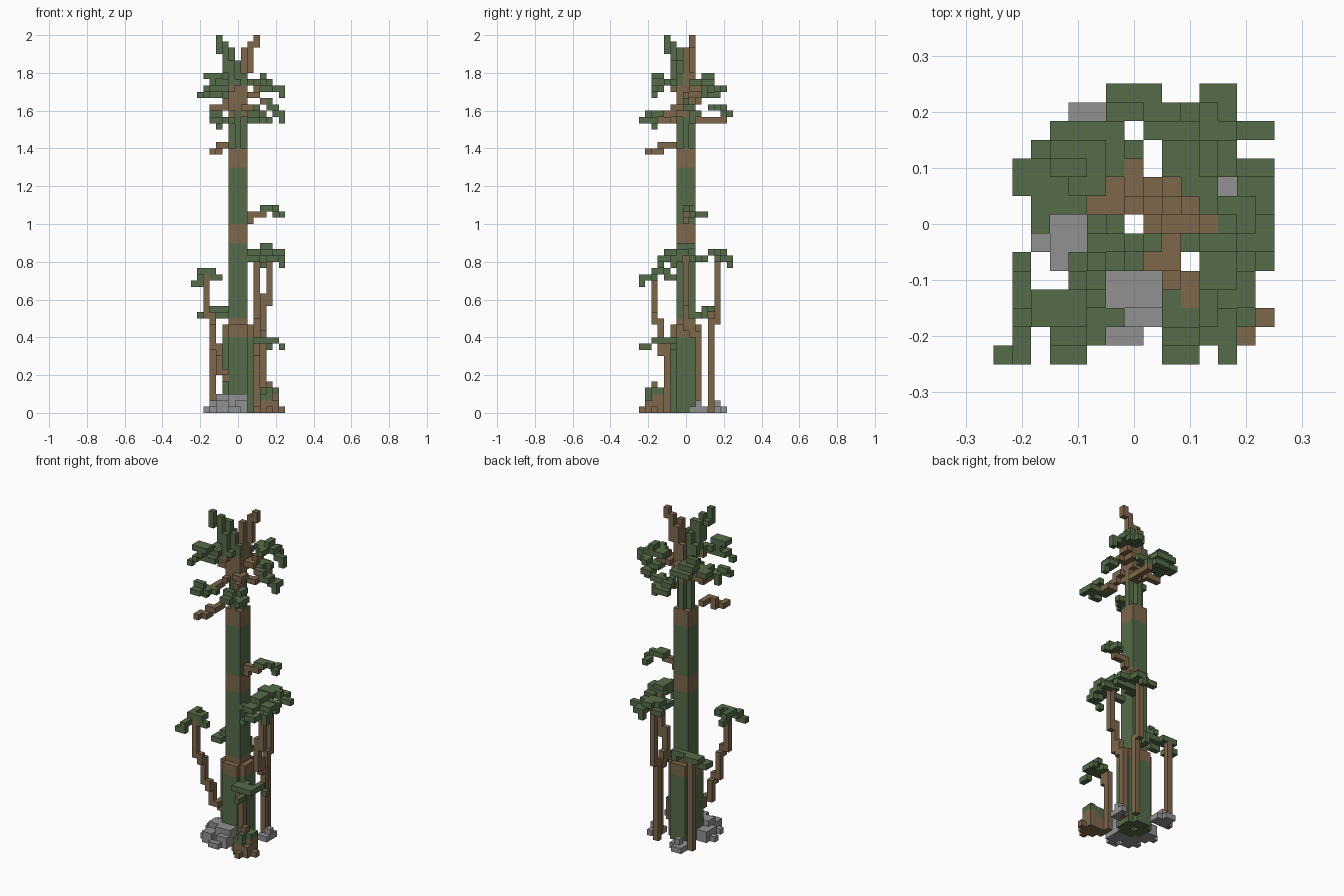
import bpy, bmesh
from mathutils import Vector

if "Cube" in bpy.data.objects:
    bpy.data.objects.remove(bpy.data.objects["Cube"])

U = 1 / 30          # block size
taken = {}          # block cell -> (part, material)


def material(name, rgb):
    m = bpy.data.materials.new(name)
    m.use_nodes = True
    m.diffuse_color = (*rgb, 1)
    m.node_tree.nodes["Principled BSDF"].inputs["Base Color"].default_value = (*rgb, 1)
    return m


MATS = [material("moss_green", (0.093, 0.150, 0.067)),
        material("bark_brown", (0.208, 0.136, 0.070)),
        material("stone_grey", (0.285, 0.285, 0.285))]
GREEN, BROWN, GREY = range(3)


def box(part, mat, x0, x1, y0, y1, z0, z1):
    """Fill an inclusive range of blocks that are still free."""
    for x in range(x0, x1 + 1):
        for y in range(y0, y1 + 1):
            for z in range(z0, z1 + 1):
                taken.setdefault((x, y, z), (part, mat))


def flat(part, mat, *slabs):
    """One-block-high slabs: x0, x1, y0, y1, z."""
    for x0, x1, y0, y1, z in slabs:
        box(part, mat, x0, x1, y0, y1, z, z)


def stalk(part, *posts, mat=BROWN):
    """Upright posts: x, y, z0, z1."""
    for x, y, z0, z1 in posts:
        box(part, mat, x, x, y, y, z0, z1)


# Hollow trunk with colour bands
RING = [(x, y) for x in (6, 7, 8) for y in (6, 7, 8) if (x, y) != (7, 7)]
BANDS = [(0, 11, GREEN), (12, 14, BROWN), (15, 26, GREEN),
         (27, 29, BROWN), (30, 38, GREEN), (39, 41, BROWN)]
for z0, z1, mat in BANDS:
    for x, y in RING:
        box("trunk", mat, x, x, y, y, z0, z1)

# Buttress plates on the four sides of the base
for z0, z1, mat in [(0, 11, GREEN), (12, 13, BROWN)]:
    for s in (5, 9):
        box("buttress", mat, s, s, 6, 8, z0, z1)
        box("buttress", mat, 6, 8, s, s, z0, z1)

# Thin upper trunk, brown crown core and the two forks
stalk("upper_trunk", (6, 7, 42, 55), (7, 6, 42, 47), (7, 6, 52, 55), (8, 7, 42, 46), (7, 8, 42, 46),
      mat=GREEN)
stalk("crown_core", (7, 6, 48, 51), (6, 6, 48, 51), (8, 6, 47, 51), (8, 7, 47, 57), (7, 8, 47, 53))
stalk("green_fork", (6, 6, 52, 57), (6, 5, 52, 55), (5, 6, 53, 57), (5, 5, 54, 58), (5, 7, 52, 53),
      (4, 5, 57, 57), (4, 4, 57, 59), (8, 6, 52, 53), (7, 5, 52, 52), mat=GREEN)
stalk("brown_fork", (8, 8, 49, 56), (9, 8, 54, 58), (10, 8, 58, 59))

# Rocks around the base
for r in [(6, 8, 3, 4, 0, 2), (7, 8, 2, 2, 0, 1), (6, 7, 1, 1, 0, 0), (4, 5, 4, 5, 0, 2),
          (4, 5, 2, 3, 0, 1), (3, 3, 5, 5, 0, 1), (3, 3, 3, 3, 0, 0), (2, 4, 6, 6, 0, 0),
          (3, 4, 7, 7, 0, 1),
          (3, 4, 6, 6, 1, 1), (4, 5, 13, 13, 0, 0), (4, 6, 11, 12, 0, 0), (5, 5, 12, 12, 1, 1),
          (12, 12, 8, 10, 0, 0), (11, 11, 8, 8, 0, 0), (12, 12, 9, 9, 1, 1)]:
    box("rocks", GREY, *r)

# Mossy stump
for r in [(11, 13, 1, 3, 0, 1), (12, 12, 0, 0, 0, 0), (14, 14, 2, 2, 0, 0), (10, 10, 2, 3, 0, 0),
          (12, 13, 2, 3, 2, 2), (12, 12, 2, 2, 3, 4)]:
    box("stump", BROWN, *r)
for r in [(11, 12, 1, 1, 2, 2), (11, 11, 2, 3, 2, 3), (12, 13, 3, 3, 3, 3), (12, 12, 1, 1, 3, 3),
          (13, 13, 2, 2, 3, 3)]:
    box("stump_moss", GREEN, *r)

# Vines climbing around the trunk
stalk("left_front_vine", (2, 2, 15, 21), (3, 2, 14, 15), (3, 3, 10, 14), (4, 3, 9, 10),
      (4, 4, 6, 9), (5, 4, 6, 6), (5, 5, 5, 6))
stalk("left_back_vine", (3, 11, 0, 15))
stalk("right_vine", (12, 7, 17, 24), (11, 7, 13, 18), (11, 8, 12, 14), (11, 9, 0, 12))
stalk("back_vine", (10, 12, 14, 24), (10, 11, 0, 14))
stalk("front_vine", (10, 4, 0, 10), (10, 3, 9, 10))

# Leaves on the vines
flat("left_front_vine_leaves", GREEN, (0, 1, 0, 0, 20), (1, 1, 0, 1, 21), (1, 2, 2, 2, 22),
     (1, 1, 2, 4, 22), (1, 1, 4, 5, 21), (2, 4, 2, 2, 21), (3, 3, 2, 3, 22))
flat("left_back_vine_leaves", GREEN, (1, 2, 9, 10, 15), (2, 4, 10, 11, 16), (4, 7, 10, 10, 16),
     (4, 5, 9, 9, 15), (7, 8, 9, 9, 15), (7, 7, 10, 10, 15))
flat("right_vine_leaves", GREEN, (11, 14, 6, 7, 25), (11, 12, 6, 8, 26), (13, 14, 8, 8, 24),
     (14, 14, 5, 6, 24), (14, 14, 5, 5, 23), (11, 12, 4, 5, 25), (12, 13, 3, 4, 24),
     (11, 11, 3, 3, 23), (9, 10, 6, 6, 24))
flat("back_vine_leaves", GREEN, (9, 11, 11, 12, 25), (8, 9, 13, 13, 24), (10, 11, 13, 13, 25),
     (11, 12, 13, 14, 24), (11, 11, 14, 14, 23), (9, 10, 9, 10, 24), (11, 13, 10, 10, 24),
     (12, 12, 12, 12, 25), (13, 14, 12, 12, 24))
flat("front_vine_leaves", GREEN, (10, 12, 2, 3, 11), (11, 11, 4, 4, 11), (13, 13, 2, 3, 11),
     (12, 12, 0, 1, 10), (13, 13, 4, 5, 11), (14, 14, 5, 5, 10))

# Middle branch
flat("middle_branch", BROWN, (9, 9, 7, 7, 30), (9, 11, 7, 7, 31))
flat("middle_branch_leaves", GREEN, (11, 12, 7, 7, 32), (11, 13, 8, 8, 32), (13, 13, 9, 10, 31),
     (14, 14, 8, 8, 31))

# Bare low crown branch
flat("bare_branch", BROWN, (5, 5, 4, 5, 42), (4, 5, 3, 3, 42), (4, 4, 2, 3, 41), (3, 3, 1, 2, 41))

# Crown branches
flat("crown_branches", BROWN,
     (6, 6, 5, 5, 47), (5, 5, 3, 5, 46), (5, 6, 5, 5, 51),
     (6, 6, 8, 9, 49), (5, 5, 8, 8, 49), (3, 5, 8, 8, 48), (7, 7, 9, 10, 50),
     (9, 9, 8, 9, 50), (10, 10, 8, 9, 51), (9, 10, 7, 7, 50), (11, 11, 7, 7, 49),
     (8, 9, 9, 9, 46), (9, 9, 10, 13, 46),
     (8, 8, 5, 5, 48), (9, 9, 5, 6, 48), (9, 9, 4, 5, 47), (9, 10, 4, 4, 46), (10, 10, 3, 3, 46))

# Crown leaf clusters
flat("crown_leaves_left_front", GREEN, (2, 4, 2, 3, 53), (3, 3, 2, 3, 52), (4, 5, 4, 4, 52),
     (2, 2, 2, 3, 51), (1, 1, 2, 2, 50), (3, 5, 3, 3, 51), (5, 5, 5, 5, 52))
flat("crown_leaves_left_low", GREEN, (3, 4, 0, 0, 46), (3, 4, 1, 1, 47), (5, 5, 1, 1, 46),
     (4, 6, 2, 2, 46), (4, 4, 2, 2, 45))
flat("crown_leaves_left_back", GREEN, (1, 2, 9, 10, 50), (2, 4, 8, 9, 50), (2, 2, 7, 7, 50),
     (3, 5, 10, 11, 51), (3, 6, 12, 12, 50), (5, 6, 10, 11, 50), (3, 4, 10, 10, 52),
     (4, 5, 9, 9, 51))
flat("crown_leaves_right_back", GREEN, (11, 11, 10, 11, 53), (9, 12, 10, 11, 52),
     (11, 12, 12, 12, 51), (11, 11, 13, 13, 51), (13, 14, 10, 10, 51), (14, 14, 10, 10, 50),
     (11, 11, 8, 9, 52), (10, 10, 9, 9, 52))
flat("crown_leaves_right", GREEN, (12, 12, 7, 7, 49), (12, 13, 7, 8, 48), (13, 14, 8, 9, 47),
     (14, 14, 8, 8, 46))
flat("crown_leaves_back", GREEN, (6, 8, 14, 14, 47), (6, 7, 13, 13, 48), (8, 9, 13, 13, 47),
     (8, 10, 12, 12, 48), (7, 7, 11, 11, 48), (9, 9, 11, 11, 48))
flat("crown_leaves_right_front", GREEN, (9, 10, 0, 0, 46), (9, 10, 1, 1, 47), (10, 12, 2, 2, 46),
     (11, 12, 1, 1, 46), (12, 12, 0, 0, 46), (9, 9, 2, 3, 46), (11, 11, 2, 3, 47))

# Skin the exposed sides of the blocks, one object per part
AXES = [Vector(v) for v in ((1, 0, 0), (0, 1, 0), (0, 0, 1))]
for part in dict.fromkeys(p for p, m in taken.values()):
    bm = bmesh.new()
    for cell, (p, mat) in taken.items():
        if p != part:
            continue
        centre = (Vector(cell) - Vector((7, 7, -0.5))) * U
        for a in range(3):
            for sign in (1, -1):
                n = AXES[a] * sign
                if tuple(int(c + d) for c, d in zip(cell, n)) in taken:
                    continue
                s, t = AXES[(a + 1) % 3] * sign, AXES[(a + 2) % 3]
                quad = [n - s - t, n + s - t, n + s + t, n - s + t]
                f = bm.faces.new([bm.verts.new(centre + q * U / 2) for q in quad])
                f.material_index = mat
    bmesh.ops.remove_doubles(bm, verts=bm.verts, dist=0.001)
    bmesh.ops.dissolve_limit(bm, angle_limit=0.01, verts=bm.verts, edges=bm.edges,
                             delimit={'MATERIAL'})
    mesh = bpy.data.meshes.new(part)
    bm.to_mesh(mesh)
    bm.free()
    for m in MATS:
        mesh.materials.append(m)
    bpy.context.collection.objects.link(bpy.data.objects.new(part, mesh))
